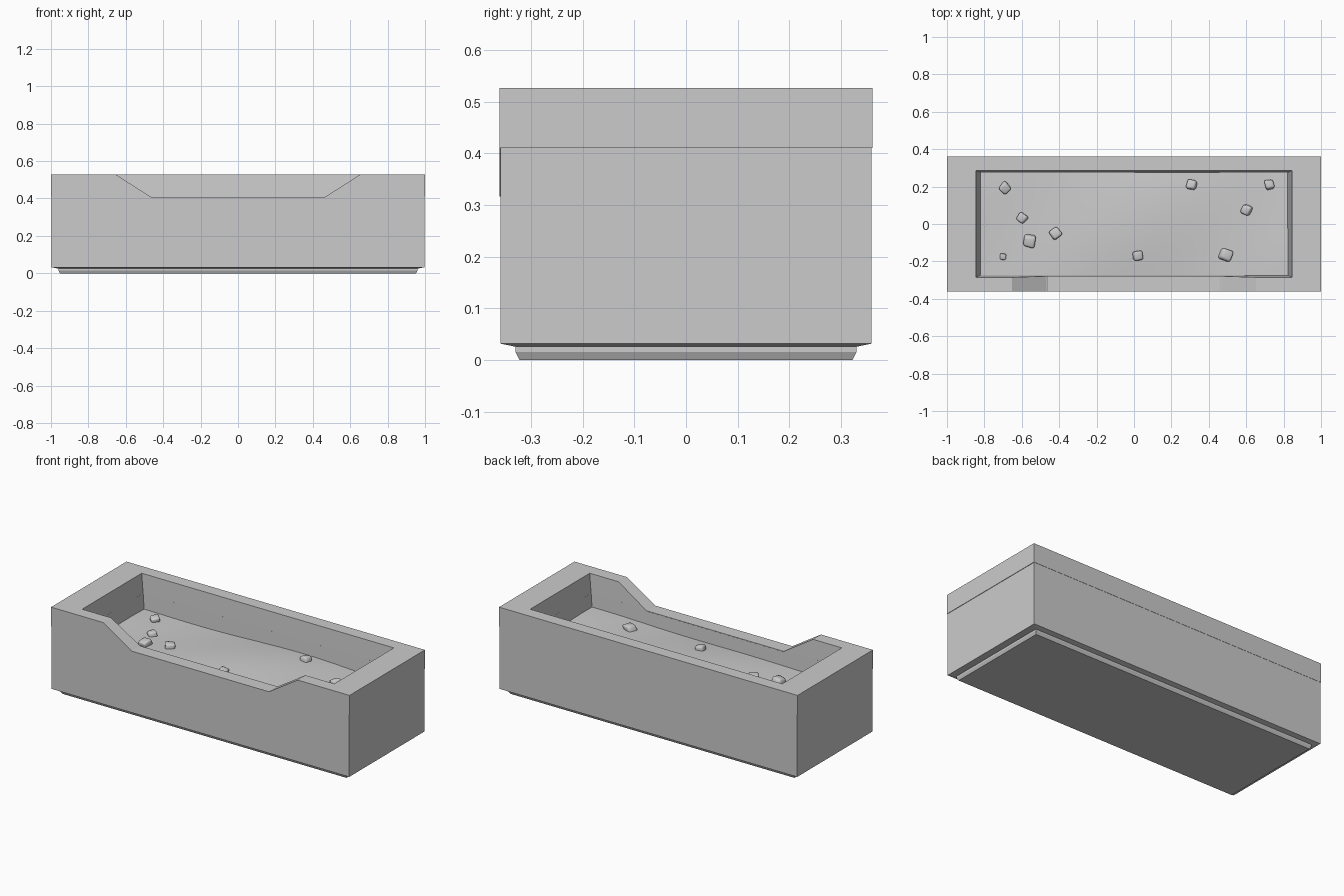
import bpy, bmesh, math, random
from mathutils import Vector, Matrix, Euler

if "Cube" in bpy.data.objects:
    bpy.data.objects.remove(bpy.data.objects["Cube"])

random.seed(4)


def finish(name, bm, smooth=False):
    bmesh.ops.recalc_face_normals(bm, faces=bm.faces)
    me = bpy.data.meshes.new(name)
    bm.to_mesh(me)
    bm.free()
    ob = bpy.data.objects.new(name, me)
    bpy.context.collection.objects.link(ob)
    if smooth:
        for p in me.polygons:
            p.use_smooth = True
    return ob


def loft(name, rings, closed=False):
    """Skin rectangular rings (half_x, half_y, z); cap the ends or join them."""
    bm = bmesh.new()
    loops = [[bm.verts.new((sx * x, sy * y, z))
              for sx, sy in ((-1, -1), (1, -1), (1, 1), (-1, 1))]
             for x, y, z in rings]
    pairs = list(zip(loops, loops[1:]))
    if closed:
        pairs.append((loops[-1], loops[0]))
    else:
        bm.faces.new(loops[0])
        bm.faces.new(loops[-1])
    for a, b in pairs:
        for i in range(4):
            j = (i + 1) % 4
            bm.faces.new((a[i], a[j], b[j], b[i]))
    return finish(name, bm)


def prism(name, profile, y0, y1):
    """Extrude an XZ profile along y."""
    bm = bmesh.new()
    face = bm.faces.new([bm.verts.new((x, y0, z)) for x, z in profile])
    ext = bmesh.ops.extrude_face_region(bm, geom=[face])
    verts = [v for v in ext["geom"] if isinstance(v, bmesh.types.BMVert)]
    bmesh.ops.translate(bm, verts=verts, vec=(0, y1 - y0, 0))
    return finish(name, bm)


def cut_notch(ob, drop):
    """Cut the sloped dip out of the front wall."""
    s = 0.19 / 0.121
    z0, z1 = 0.405 - drop, 0.6
    xt = 0.46 + s * (z1 - 0.405)
    xb = 0.46
    cutter = prism(ob.name + "_notch_cutter",
                   [(-xt, z1), (-xb, z0), (xb, z0), (xt, z1)], -0.5, -0.1)
    cutter.hide_render = True
    cutter.hide_set(True)
    mod = ob.modifiers.new("notch", "BOOLEAN")
    mod.operation = "DIFFERENCE"
    mod.solver = "EXACT"
    mod.object = cutter


# Plinth with chamfered foot
loft("plinth", [(0.952, 0.322, 0), (0.96, 0.33, 0.016), (0.96, 0.33, 0.04)])

# Trough body with tapered inner walls
body = loft("trough_body", [
    (0.965, 0.33, 0.026), (0.997, 0.3595, 0.032), (0.997, 0.3595, 0.412),
    (0.831, 0.279, 0.412), (0.815, 0.272, 0.26)])
cut_notch(body, 0.004)

# Rim around the top
rim = loft("rim", [
    (1.0, 0.361, 0.411), (1.0, 0.361, 0.527),
    (0.845, 0.285, 0.527), (0.831, 0.279, 0.411)], closed=True)
cut_notch(rim, 0)

# Dropped part of the rim below the front dip
prism("front_rim_drop", [
    (-0.605, 0.411), (-0.469, 0.411), (-0.46, 0.405), (0.46, 0.405),
    (0.469, 0.411), (0.605, 0.411), (0.46, 0.317), (-0.46, 0.317)],
    -0.361, -0.279)


# Gently uneven soil
def soil_z(x, y):
    return (0.33 + 0.008 * math.sin(3.3 * x + 2.5 * y + 0.6)
            + 0.006 * math.cos(5.1 * x - 6 * y) - 0.008 * (y / 0.28) ** 2)


bm = bmesh.new()
bmesh.ops.create_grid(bm, x_segments=32, y_segments=12, size=1)
for v in bm.verts:
    x, y = v.co.x * 0.828, v.co.y * 0.278
    v.co = (x, y, soil_z(x, y))
finish("soil", bm, smooth=True)

# Pebbles scattered on the soil: x, y, radius
pebbles = [(-.69, .19, .028), (-.60, .03, .025), (-.56, -.09, .032),
           (-.42, -.05, .027), (-.70, -.175, .018), (.02, -.17, .027),
           (.31, .21, .027), (.49, -.165, .030), (.60, .075, .028),
           (.725, .21, .026)]
for n, (x, y, r) in enumerate(pebbles):
    bm = bmesh.new()
    bmesh.ops.create_cube(bm, size=1.9 * r)
    for v in bm.verts:
        v.co *= random.uniform(0.85, 1.15)
    bmesh.ops.bevel(bm, geom=bm.edges[:], offset=0.4 * r, segments=2,
                    profile=0.5, affect="EDGES")
    turn = Euler((random.uniform(-.3, .3), random.uniform(-.3, .3),
                  random.uniform(0, 1.5)))
    bm.transform(Matrix.Translation((x, y, soil_z(x, y) + 0.2 * r))
                 @ Matrix.Diagonal((1, 1, 0.75, 1)) @ turn.to_matrix().to_4x4())
    finish(f"pebble_{n + 1}", bm, smooth=True)
